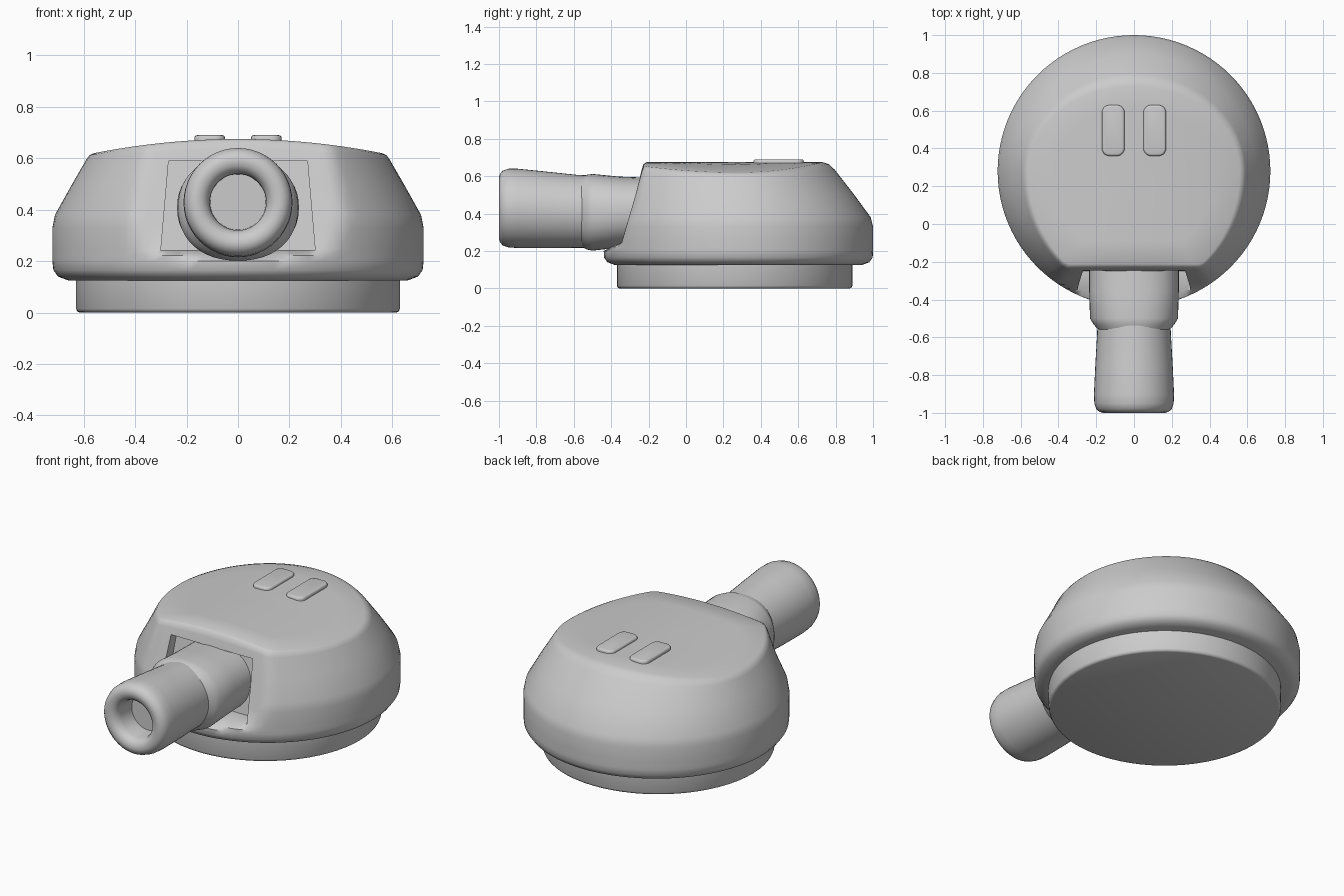
import bpy, bmesh, math
from mathutils import Vector

if "Cube" in bpy.data.objects:
    bpy.data.objects.remove(bpy.data.objects["Cube"])

grey = bpy.data.materials.new("plain grey")
grey.diffuse_color = (0.6, 0.6, 0.6, 1)
grey.use_nodes = True
grey.node_tree.nodes["Principled BSDF"].inputs["Base Color"].default_value = grey.diffuse_color


def finish(name, bm, angle=45):
    bmesh.ops.recalc_face_normals(bm, faces=bm.faces)
    me = bpy.data.meshes.new(name)
    bm.to_mesh(me)
    bm.free()
    me.materials.append(grey)
    ob = bpy.data.objects.new(name, me)
    bpy.context.collection.objects.link(ob)
    smooth(ob, angle)
    return ob


def smooth(ob, angle):
    bpy.ops.object.select_all(action='DESELECT')
    ob.select_set(True)
    bpy.context.view_layer.objects.active = ob
    bpy.ops.object.shade_smooth_by_angle(angle=math.radians(angle))


def loft(name, rings, angle=45):
    """Skin a list of equal-length point rings and cap both ends."""
    bm = bmesh.new()
    vs = [[bm.verts.new(p) for p in r] for r in rings]
    n = len(vs[0])
    for a, b in zip(vs, vs[1:]):
        for i in range(n):
            j = (i + 1) % n
            bm.faces.new((a[i], a[j], b[j], b[i]))
    bm.faces.new(vs[0])
    bm.faces.new(vs[-1])
    return finish(name, bm, angle)


def body_ring(z, rx, rf, rb, clip=-9, crown=0, n=96):
    pts = []
    for i in range(n):
        a = 2 * math.pi * i / n
        x, s = rx * math.cos(a), math.sin(a)
        y = max(0.28 + s * (rb if s > 0 else rf), clip)
        pts.append(Vector((x, y, z + crown * (1 - (x / rx) ** 2))))
    return pts


# Turret shell: round plan, sloped flat front, crowned roof
levels = [(0.125, 0.66, 0.66, 0.66), (0.14, 0.70, 0.70, 0.70),
          (0.165, 0.718, 0.718, 0.718), (0.20, 0.722, 0.72, 0.72),
          (0.222, 0.722, 0.72, 0.72, -0.40), (0.245, 0.722, 0.72, 0.72, -0.345),
          (0.33, 0.722, 0.72, 0.72, -0.32), (0.38, 0.712, 0.715, 0.708, -0.305),
          (0.50, 0.645, 0.68, 0.62, -0.27), (0.595, 0.59, 0.66, 0.515, -0.237, 0.04),
          (0.612, 0.578, 0.65, 0.485, -0.228, 0.052),
          (0.62, 0.56, 0.64, 0.45, -0.212, 0.055)]
rings = [body_ring(*l) for l in levels]
roof = rings[-1]
for s in (0.75, 0.5, 0.25, 0.04):
    ring = []
    for p in roof:
        x = p.x * s
        ring.append(Vector((x, 0.28 + (p.y - 0.28) * s, 0.675 - 0.055 * (x / 0.56) ** 2)))
    rings.append(ring)
shell = loft("turret_shell", rings)

# Recess around the gun mount
bm = bmesh.new()
bmesh.ops.create_cube(bm, size=1)
for v in bm.verts:
    top = v.co.z > 0
    v.co = (math.copysign(0.27 if top else 0.30, v.co.x),
            -0.8 if v.co.y < 0 else (-0.19 if top else -0.25),
            0.59 if top else 0.243)
cutter = finish("recess_cutter", bm)
cutter.hide_render = True
mod = shell.modifiers.new("recess", 'BOOLEAN')
mod.operation = 'DIFFERENCE'
mod.solver = 'EXACT'
mod.object = cutter
bpy.context.view_layer.objects.active = shell
bpy.ops.object.modifier_apply(modifier=mod.name)
bpy.data.objects.remove(cutter)
smooth(shell, 45)

# Turret ring underneath
loft("base_ring", [[(r * math.cos(2 * math.pi * i / 64),
                     0.26 + r * math.sin(2 * math.pi * i / 64), z) for i in range(64)]
                   for z, r in [(0, 0.615), (0.004, 0.625), (0.015, 0.63), (0.15, 0.63)]])


def tube_ring(y, rx, rz, zc, power=1.0, n=48):
    def c(v):
        return math.copysign(abs(v) ** power, v)
    return [(rx * c(math.cos(2 * math.pi * i / n)), y,
             zc + rz * c(math.sin(2 * math.pi * i / n))) for i in range(n)]


# Gun mount collar
loft("gun_mount", [tube_ring(y, rx, rz, zc, 0.9) for y, rx, rz, zc in [
    (-0.56, 0.19, 0.185, 0.41), (-0.53, 0.215, 0.20, 0.408), (-0.50, 0.233, 0.205, 0.407),
    (-0.36, 0.237, 0.19, 0.408), (-0.15, 0.237, 0.18, 0.41)]])

# Short barrel with rounded muzzle and blind bore
loft("barrel", [tube_ring(y, r, r, zc) for y, r, zc in [
    (-0.40, 0.19, 0.41), (-0.58, 0.195, 0.412), (-0.75, 0.205, 0.42), (-0.90, 0.212, 0.428),
    (-0.95, 0.21, 0.43), (-0.98, 0.20, 0.43), (-0.995, 0.182, 0.43), (-1.0, 0.163, 0.43),
    (-0.995, 0.14, 0.43), (-0.98, 0.12, 0.43), (-0.95, 0.11, 0.43), (-0.85, 0.108, 0.43)]])

# Pair of rounded roof bars
for side, label in ((-1, "left"), (1, "right")):
    bm = bmesh.new()
    bmesh.ops.create_cube(bm, size=1)
    for v in bm.verts:
        v.co = (side * 0.11 + v.co.x * 0.12, 0.495 + v.co.y * 0.27, 0.665 + v.co.z * 0.05)
    upright = [e for e in bm.edges if abs(e.verts[0].co.z - e.verts[1].co.z) > 0.01]
    bmesh.ops.bevel(bm, geom=upright, offset=0.04, segments=5, profile=0.5, affect='EDGES')
    rim = [e for e in bm.edges if all(v.co.z > 0.68 for v in e.verts)]
    bmesh.ops.bevel(bm, geom=rim, offset=0.012, segments=3, profile=0.5, affect='EDGES')
    finish("roof_bar_" + label, bm, 60)
